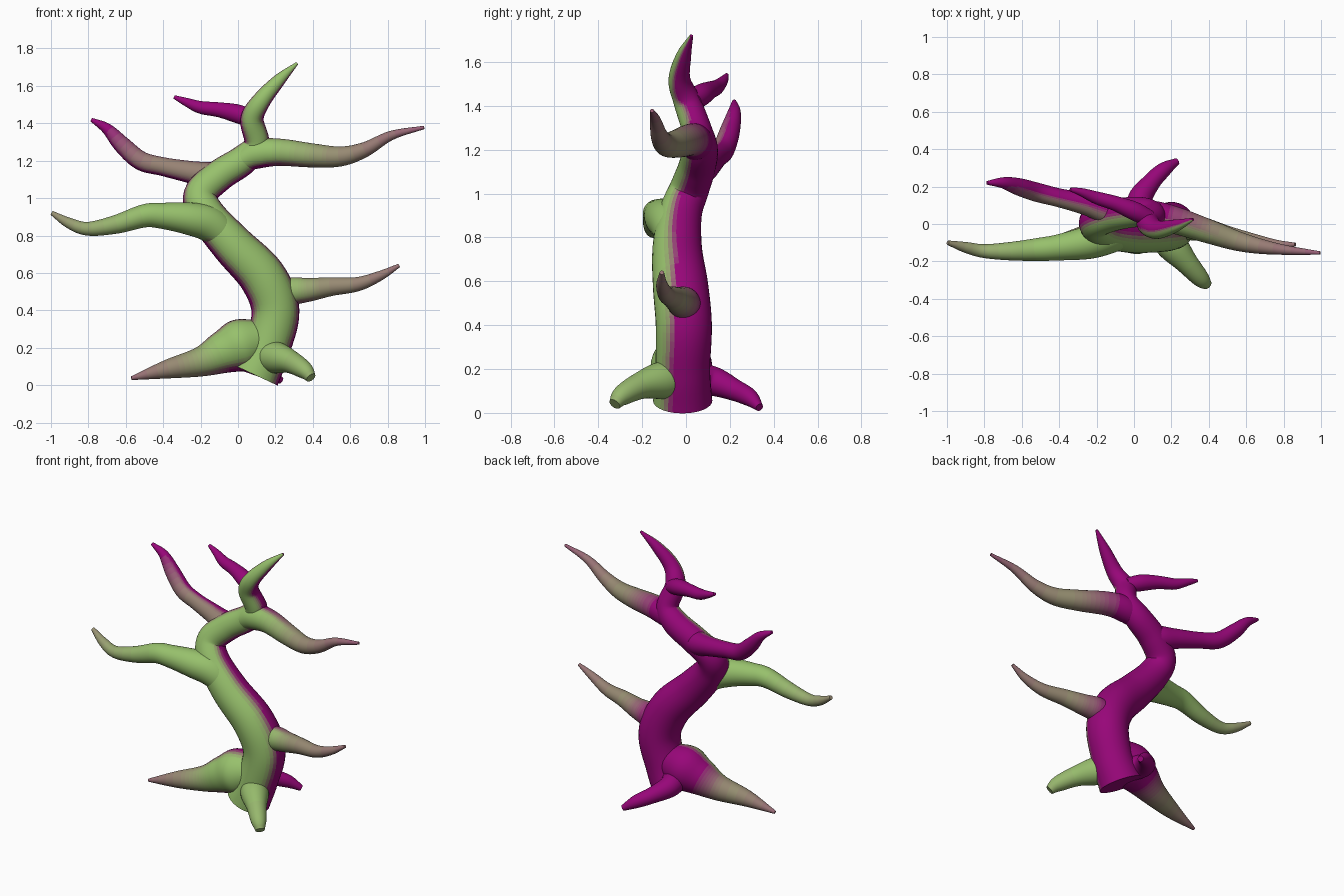
import bpy, bmesh, math
from mathutils import Vector

LEVELS = 20
SIDES = 36
GREEN, MAGENTA = (0.31, 0.53, 0.15), (0.31, 0.002, 0.19)


def smoothstep(a, b, x):
    t = max(0.0, min(1.0, (x - a) / (b - a)))
    return t * t * (3 - 2 * t)


# Colour ramp from green (front) to magenta (back)
ramp = []
for i in range(LEVELS):
    f = i / (LEVELS - 1)
    m = bpy.data.materials.new(f"bark_{i}")
    m.diffuse_color = [g + (p - g) * f for g, p in zip(GREEN, MAGENTA)] + [1]
    ramp.append(m)


def spline(points, steps):
    """Catmull-Rom through (x, y, z, radius) points."""
    p = [Vector(q) for q in points]
    p = [2 * p[0] - p[1]] + p + [2 * p[-1] - p[-2]]
    out = []
    for a, b, c, d in zip(p, p[1:], p[2:], p[3:]):
        for k in range(steps):
            t = k / steps
            out.append(0.5 * (2 * b + (c - a) * t + (2 * a - 5 * b + 4 * c - d) * t * t
                              + (3 * b - a - 3 * c + d) * t ** 3))
    return out + [p[-2]]


def limb(name, points, tint=None, blend=(0.15, 0.5), floor=0.0, steps=7):
    """Tapered tube; tint = (start, tip) ramp values that take over along a branch."""
    path = spline(points, steps)
    n = len(path)
    bm = bmesh.new()
    rings = []
    side = None
    for i, q in enumerate(path):
        tan = (path[min(i + 1, n - 1)].to_3d() - path[max(i - 1, 0)].to_3d()).normalized()
        ref = side if side else Vector((0, 1, 0))
        side = (ref - tan * ref.dot(tan)).normalized()
        other = tan.cross(side)
        r = max(q[3], 0.006)
        ring = []
        for k in range(SIDES):
            a = 2 * math.pi * k / SIDES
            ring.append(bm.verts.new(q.to_3d() + (side * math.cos(a) + other * math.sin(a)) * r))
        rings.append(ring)
    where = []
    for i in range(n - 1):
        for k in range(SIDES):
            j = (k + 1) % SIDES
            bm.faces.new((rings[i][k], rings[i][j], rings[i + 1][j], rings[i + 1][k]))
            where.append((i + 0.5) / (n - 1))
    for ring, t in ((rings[0], 0), (rings[-1], 1)):
        bm.faces.new(ring)
        where.append(t)
    bmesh.ops.recalc_face_normals(bm, faces=bm.faces)
    for f, t in zip(bm.faces, where):
        # Back and undersides turn magenta
        v = smoothstep(-0.8, -0.25, f.normal.y - 0.3 * f.normal.z)
        v = floor + (1 - floor) * v
        if tint:
            w = smoothstep(*blend, t)
            v += (tint[0] + (tint[1] - tint[0]) * t - v) * w
        f.material_index = round(max(0, v) * (LEVELS - 1))
    me = bpy.data.meshes.new(name)
    bm.to_mesh(me)
    bm.free()
    for m in ramp:
        me.materials.append(m)
    ob = bpy.data.objects.new(name, me)
    bpy.context.collection.objects.link(ob)
    bpy.ops.object.select_all(action='DESELECT')
    ob.select_set(True)
    bpy.context.view_layer.objects.active = ob
    bpy.ops.object.shade_smooth_by_angle(angle=math.radians(50))


# Winding trunk ending in the crown tip
limb("trunk", [(0.09, -0.015, 0.055, 0.135), (0.155, -0.015, 0.20, 0.125), (0.20, -0.01, 0.40, 0.128),
               (0.13, -0.025, 0.58, 0.126), (-0.03, -0.04, 0.75, 0.113), (-0.165, -0.025, 0.91, 0.098),
               (-0.20, 0.015, 1.02, 0.09), (-0.10, 0.05, 1.12, 0.085), (0.03, 0.065, 1.205, 0.08),
               (0.10, 0.05, 1.29, 0.068), (0.075, 0.005, 1.42, 0.062), (0.125, -0.03, 1.52, 0.05),
               (0.22, -0.01, 1.63, 0.034), (0.315, 0.025, 1.72, 0.008)])

# Roots
limb("left_root", [(0.14, -0.01, 0.25, 0.10), (0.02, -0.02, 0.215, 0.14), (-0.08, -0.035, 0.175, 0.115),
                   (-0.20, -0.06, 0.125, 0.08), (-0.38, -0.10, 0.085, 0.05),
                   (-0.57, -0.12, 0.037, 0.01)], (-0.2, 0.75), (0.4, 0.75))
limb("front_root", [(0.13, -0.02, 0.15, 0.075), (0.20, -0.11, 0.148, 0.085), (0.28, -0.205, 0.125, 0.062),
                    (0.355, -0.29, 0.08, 0.047), (0.39, -0.325, 0.04, 0.028)], (0, 0.15), (-0.3, 0.2))
limb("back_root", [(0.07, 0.0, 0.16, 0.08), (0.03, 0.12, 0.145, 0.068), (0.09, 0.22, 0.105, 0.05),
                   (0.16, 0.29, 0.07, 0.04), (0.23, 0.335, 0.025, 0.018)], floor=1)

# Right-hand branches
limb("lower_right_branch", [(0.20, 0.0, 0.47, 0.07), (0.28, -0.01, 0.50, 0.075), (0.38, -0.03, 0.51, 0.063),
                            (0.50, -0.06, 0.527, 0.05), (0.64, -0.09, 0.54, 0.038), (0.76, -0.11, 0.585, 0.026),
                            (0.862, -0.11, 0.64, 0.01)], (0.3, 0.7), (0.1, 0.5))
limb("upper_right_branch", [(0.0, 0.05, 1.19, 0.06), (0.10, 0.045, 1.235, 0.078), (0.22, 0.02, 1.245, 0.073),
                            (0.40, -0.04, 1.228, 0.064), (0.55, -0.09, 1.223, 0.053), (0.68, -0.12, 1.26, 0.04),
                            (0.82, -0.14, 1.335, 0.025), (0.995, -0.155, 1.378, 0.009)], (0.1, 0.8), (0.2, 0.55))

# Left-hand branches
limb("lower_left_branch", [(-0.03, -0.035, 0.76, 0.08), (-0.14, -0.065, 0.855, 0.095), (-0.25, -0.10, 0.888, 0.088),
                           (-0.40, -0.125, 0.905, 0.07), (-0.50, -0.135, 0.905, 0.062), (-0.65, -0.145, 0.86, 0.05),
                           (-0.80, -0.145, 0.836, 0.037), (-0.90, -0.125, 0.865, 0.029),
                           (-0.995, -0.10, 0.92, 0.012)], (-0.5, 0.5), (0.05, 0.2))
limb("upper_left_branch", [(-0.06, 0.055, 1.12, 0.06), (-0.15, 0.075, 1.12, 0.072), (-0.25, 0.105, 1.138, 0.06),
                           (-0.40, 0.14, 1.168, 0.05), (-0.52, 0.17, 1.20, 0.051), (-0.62, 0.20, 1.285, 0.046),
                           (-0.70, 0.22, 1.37, 0.03), (-0.785, 0.22, 1.42, 0.01)], (1, 1), (0.45, 0.9), floor=0.6)
limb("top_left_branch", [(0.08, 0.03, 1.42, 0.045), (0.0, 0.07, 1.45, 0.05), (-0.10, 0.11, 1.472, 0.04),
                         (-0.20, 0.14, 1.485, 0.034), (-0.28, 0.17, 1.515, 0.022),
                         (-0.34, 0.185, 1.54, 0.01)], floor=1)
